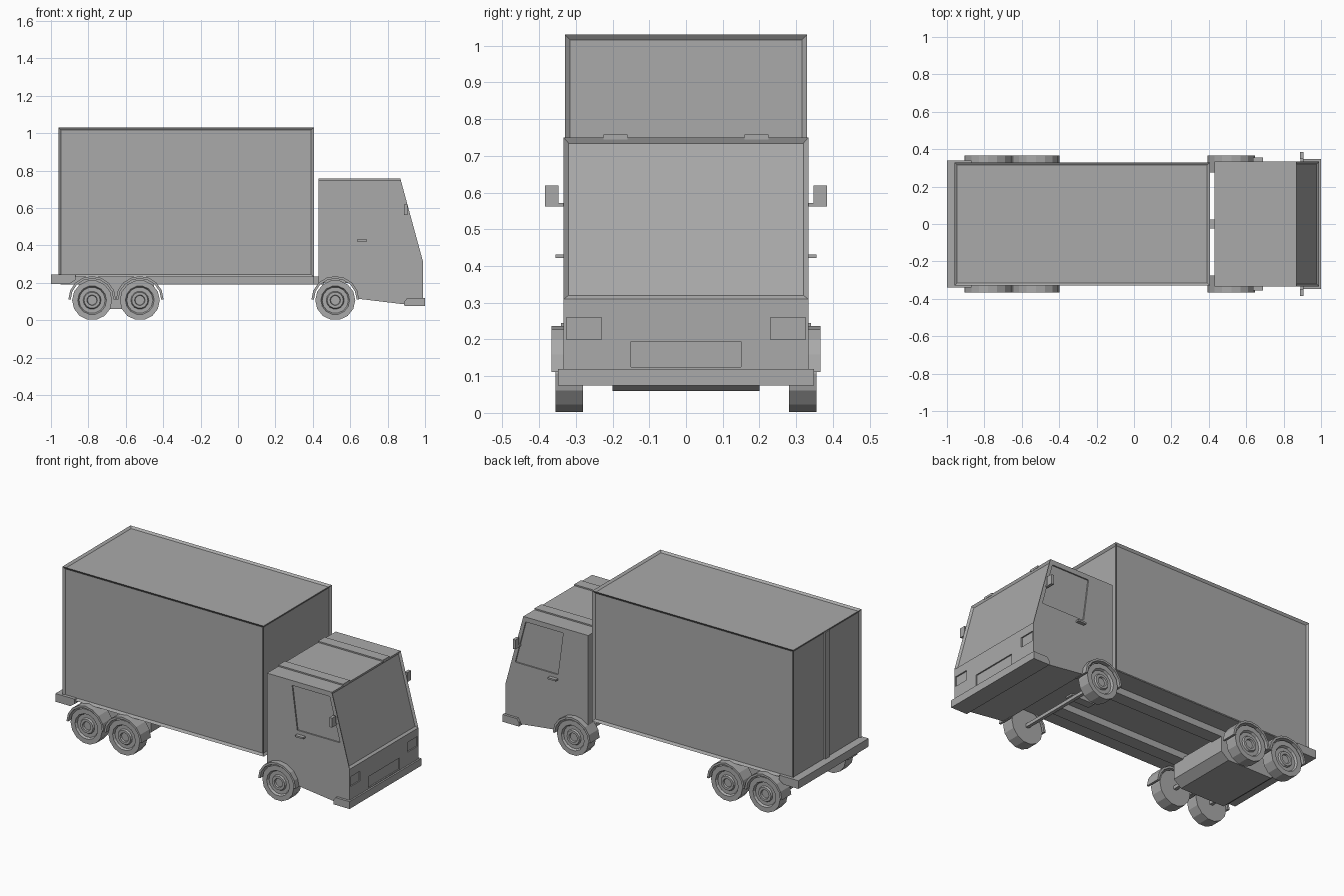
import bpy, bmesh
from math import pi, cos, sin

cube = bpy.data.objects.get("Cube")
if cube:
    bpy.data.objects.remove(cube, do_unlink=True)

grey = bpy.data.materials.new("plain_grey")
grey.use_nodes = True
COLOUR = (0.4, 0.4, 0.4, 1)
grey.diffuse_color = COLOUR
grey.node_tree.nodes["Principled BSDF"].inputs["Base Color"].default_value = COLOUR


def finish(name, bm):
    bmesh.ops.recalc_face_normals(bm, faces=bm.faces)
    mesh = bpy.data.meshes.new(name)
    bm.to_mesh(mesh)
    bm.free()
    mesh.materials.append(grey)
    obj = bpy.data.objects.new(name, mesh)
    bpy.context.collection.objects.link(obj)
    return obj


def prism_mesh(points, y0, y1):
    """Closed x/z outline pulled along y."""
    bm = bmesh.new()
    base = bm.faces.new([bm.verts.new((x, y0, z)) for x, z in points])
    out = bmesh.ops.extrude_face_region(bm, geom=[base])
    verts = [g for g in out["geom"] if isinstance(g, bmesh.types.BMVert)]
    bmesh.ops.translate(bm, vec=(0, y1 - y0, 0), verts=verts)
    bmesh.ops.recalc_face_normals(bm, faces=bm.faces)
    return bm


def prism(name, points, y0, y1):
    return finish(name, prism_mesh(points, y0, y1))


def box(name, x, y, z):
    return prism(name, [(x[0], z[0]), (x[1], z[0]), (x[1], z[1]), (x[0], z[1])], *y)


def both(make, name, *args):
    """Build a part on each side; make receives the side sign."""
    for label, s in (("right", -1), ("left", 1)):
        make(f"{label}_{name}", s, *args)


def side_box(name, s, x, y, z):
    box(name, x, sorted((s * y[0], s * y[1])), z)


def carve(target, cutter):
    mod = target.modifiers.new("cut", "BOOLEAN")
    mod.object = cutter
    mod.operation = "DIFFERENCE"
    mod.solver = "EXACT"
    cutter.hide_render = True
    bpy.context.view_layer.objects.active = target
    bpy.ops.object.modifier_apply(modifier=mod.name)
    bpy.data.objects.remove(cutter, do_unlink=True)


# Cargo box with recessed panels inside a frame
bm = prism_mesh([(-.96, .23), (.405, .23), (.405, 1.03), (-.96, 1.03)], -.33, .33)
panels = [f for f in bm.faces if f.normal.z > -.5]
bmesh.ops.inset_individual(bm, faces=panels, thickness=.02, depth=-.01)
finish("cargo_box", bm)
box("rear_door_post", (-.96, -.94), (-.02, .02), (.24, 1.02))

# Chassis
both(side_box, "chassis_rail", (-.95, .405), (.12, .2), (.19, .235))
box("chassis_centre_beam", (.3, .46), (-.025, .025), (.19, .235))
prism("rear_bumper", [(-1, .195), (-.9, .195), (-.87, .215), (-.87, .245), (-1, .245)], -.34, .34)
prism("under_box", [(-.8, .06), (-.5, .06), (-.45, .1), (-.45, .2), (-.85, .2), (-.85, .1)], -.2, .2)

# Cab with recessed windscreen
outline = [(.43, .75), (.87, .75), (.99, .31), (.99, .08), (.89, .085),
           (.64, .115), (.61, .2), (.43, .2)]
bm = prism_mesh(outline, -.333, .333)
screen = [f for f in bm.faces if f.normal.x > .5 and f.normal.z > .1]
bmesh.ops.inset_individual(bm, faces=screen, thickness=.019, depth=-.01)
cab = finish("cab", bm)

# Side windows, headlight and grille recesses
window = [(.6, .72), (.855, .72), (.925, .455), (.635, .455)]
for s in (-1, 1):
    carve(cab, prism("window_cutter", window, *sorted((s * .325, s * .4))))
    carve(cab, box("lamp_cutter", (.982, 1.1), sorted((s * .23, s * .325)), (.2, .26)))
carve(cab, box("grille_cutter", (.982, 1.1), (-.15, .15), (.125, .195)))

# Cab fittings
prism("front_bumper", [(.89, .075), (1, .075), (1, .12), (.905, .12), (.89, .1)], -.348, .348)
both(side_box, "roof_ridge", (.43, .87), (.16, .225), (.745, .758))
both(side_box, "door_handle", (.635, .69), (.33, .355), (.422, .432))
both(side_box, "mirror_arm", (.89, .905), (.32, .36), (.562, .572))
both(side_box, "mirror", (.888, .906), (.347, .384), (.562, .62))


def wheel(name, s, cx):
    """Low-poly wheel spun from a radius / y profile."""
    profile = [(0, .28), (.107, .28), (.107, .355), (.077, .355), (.07, .342),
               (.048, .342), (.043, .352), (.028, .352), (.025, .342), (0, .342)]
    bm = bmesh.new()
    verts = [bm.verts.new((cx + r, s * y, .107)) for r, y in profile]
    edges = [bm.edges.new(pair) for pair in zip(verts, verts[1:])]
    bmesh.ops.spin(bm, geom=verts + edges, cent=(cx, 0, .107), axis=(0, 1, 0),
                   angle=2 * pi, steps=14, use_duplicate=False)
    bmesh.ops.remove_doubles(bm, verts=bm.verts, dist=.0005)
    finish(name, bm)


def fender(name, s, cx):
    """Arched strip over a wheel."""
    steps = [pi * i / 8 for i in range(9)]
    arc = [(cx + .127 * cos(a), .112 + .124 * sin(a)) for a in steps]
    arc += [(cx + .114 * cos(a), .112 + .111 * sin(a)) for a in reversed(steps)]
    prism(name, arc, *sorted((s * .275, s * .366)))


# Wheels, fenders and axles
for label, cx in (("front", .52), ("middle", -.525), ("rear", -.78)):
    both(wheel, label + "_wheel", cx)
    both(fender, label + "_fender", cx)
    box(label + "_axle", (cx - .01, cx + .01), (-.3, .3), (.097, .117))
